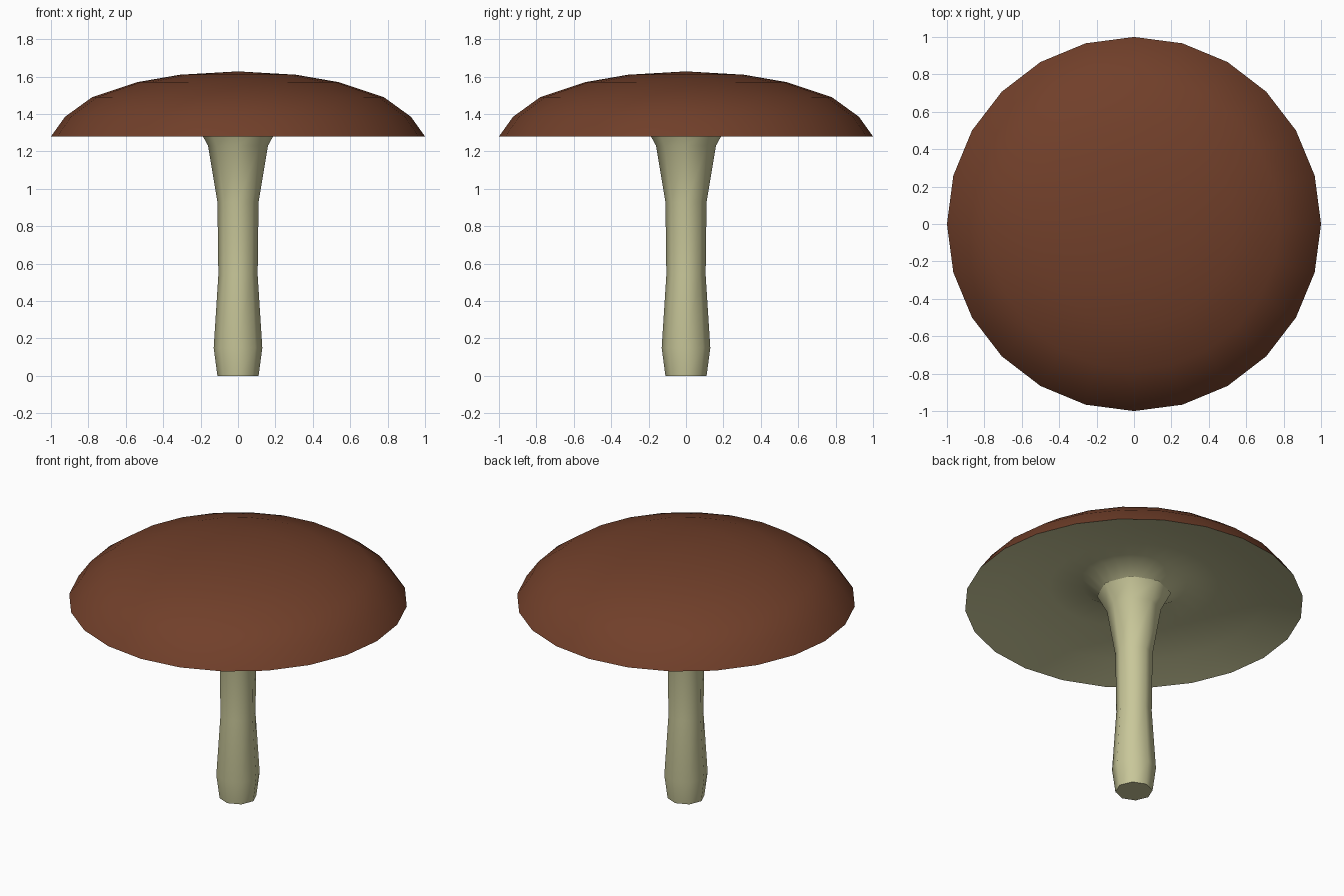
import bpy, bmesh, math

if "Cube" in bpy.data.objects:
    bpy.data.objects.remove(bpy.data.objects["Cube"])

def material(name, rgb):
    m = bpy.data.materials.new(name)
    m.diffuse_color = (*rgb, 1)
    m.use_nodes = True
    m.node_tree.nodes["Principled BSDF"].inputs["Base Color"].default_value = m.diffuse_color
    return m

brown = material("cap brown", (0.165, 0.050, 0.023))
cream = material("stem cream", (0.58, 0.57, 0.32))

def lathe(name, profile, sides, mats, rule=None, angle=50):
    """Revolve (radius, z) points around z; radius 0 makes a pole."""
    bm = bmesh.new()
    rings = []
    for r, z in profile:
        if r == 0:
            rings.append([bm.verts.new((0, 0, z))] * sides)
        else:
            rings.append([bm.verts.new((r * math.cos(2 * math.pi * i / sides),
                                        r * math.sin(2 * math.pi * i / sides), z))
                          for i in range(sides)])
    for k in range(len(rings) - 1):
        a, b = rings[k], rings[k + 1]
        for i in range(sides):
            j = (i + 1) % sides
            loop = list(dict.fromkeys((a[i], a[j], b[j], b[i])))
            f = bm.faces.new(loop)
            f.material_index = rule(k) if rule else 0
    bm.normal_update()
    me = bpy.data.meshes.new(name)
    bm.to_mesh(me)
    bm.free()
    ob = bpy.data.objects.new(name, me)
    bpy.context.collection.objects.link(ob)
    for m in mats:
        me.materials.append(m)
    bpy.ops.object.select_all(action='DESELECT')
    ob.select_set(True)
    bpy.context.view_layer.objects.active = ob
    bpy.ops.object.shade_smooth_by_angle(angle=math.radians(angle))
    return ob

# Cap: concave pale underside rising then dipping to the stem, brown dome on top
under = [(0.20, 1.34), (0.31, 1.41), (0.50, 1.40), (0.78, 1.345)]
dome = [(1.0, 1.28), (0.925, 1.385), (0.78, 1.49), (0.54, 1.57), (0.31, 1.61), (0, 1.628)]
lathe("cap", under + dome, 24, [brown, cream],
      lambda k: 1 if k < len(under) else 0)

# Stem: eight sides, slightly swollen foot and flared top
stem = [(0, 0), (0.11, 0), (0.13, 0.15), (0.105, 0.54), (0.11, 0.93),
        (0.16, 1.23), (0.22, 1.34)]
lathe("stem", stem, 8, [cream])
